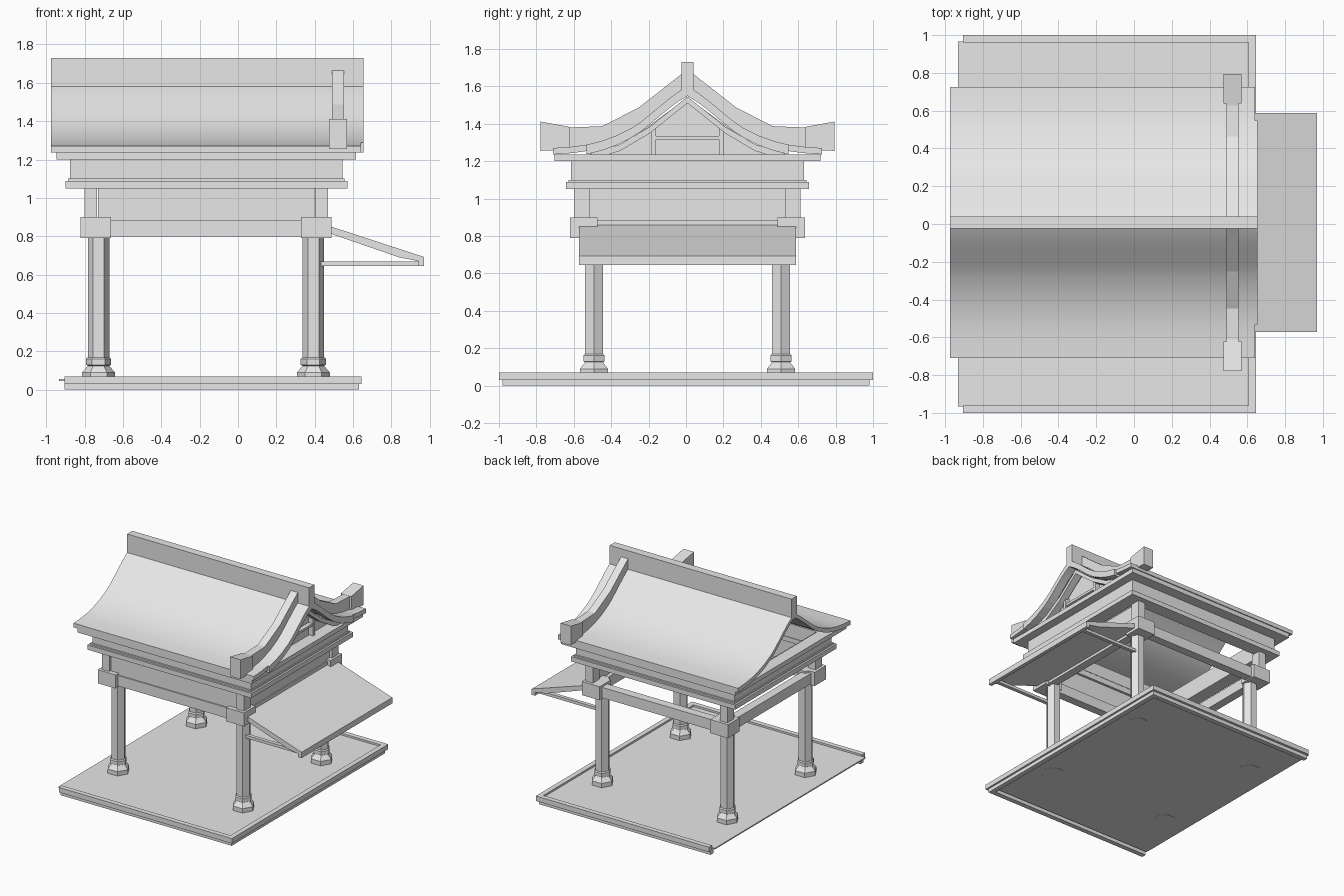
import bpy, bmesh, math
from mathutils import Vector

cube = bpy.data.objects.get("Cube")
if cube:
    bpy.data.objects.remove(cube, do_unlink=True)

mat = bpy.data.materials.new("plain_grey")
mat.use_nodes = True
GREY = (0.8, 0.8, 0.8, 1)
mat.diffuse_color = GREY
for node in mat.node_tree.nodes:
    if node.type == 'BSDF_PRINCIPLED':
        node.inputs["Base Color"].default_value = GREY

CY = 0.008            # the building sits slightly off the plinth centre
POST_X = (-0.727, 0.393)


def finish(name, bm):
    bmesh.ops.recalc_face_normals(bm, faces=bm.faces)
    mesh = bpy.data.meshes.new(name)
    bm.to_mesh(mesh)
    bm.free()
    mesh.materials.append(mat)
    ob = bpy.data.objects.new(name, mesh)
    bpy.context.collection.objects.link(ob)
    return ob


def add_box(bm, x0, x1, y0, y1, z0, z1):
    verts = bmesh.ops.create_cube(bm, size=1)["verts"]
    for v in verts:
        v.co = Vector((x1 if v.co.x > 0 else x0,
                       y1 if v.co.y > 0 else y0,
                       z1 if v.co.z > 0 else z0))


def box(name, *dims):
    bm = bmesh.new()
    add_box(bm, *dims)
    return finish(name, bm)


def ring(name, x0, x1, y, z0, z1, w):
    """Rectangular frame of four beams."""
    bm = bmesh.new()
    add_box(bm, x0, x1, CY - y, CY - y + w, z0, z1)
    add_box(bm, x0, x1, CY + y - w, CY + y, z0, z1)
    for a in (x0, x1 - w):
        add_box(bm, a, a + w, CY - y + w, CY + y - w, z0, z1)
    return finish(name, bm)


def prism(name, pts, lo, hi, axis):
    """Extrude an outline of (across, z) points along x or y."""
    bm = bmesh.new()
    place = (lambda p: (lo, p[0], p[1])) if axis == 'x' else (lambda p: (p[0], lo, p[1]))
    face = bm.faces.new([bm.verts.new(place(p)) for p in pts])
    new = bmesh.ops.extrude_face_region(bm, geom=[face])["geom"]
    step = Vector((hi - lo, 0, 0) if axis == 'x' else (0, hi - lo, 0))
    bmesh.ops.translate(bm, vec=step, verts=[g for g in new if isinstance(g, bmesh.types.BMVert)])
    return finish(name, bm)


def lathe(name, profile, x, y, sides=6):
    """Six-sided turned part from (radius, z) points."""
    bm = bmesh.new()
    rows = [[bm.verts.new((x + r * math.cos(math.tau * i / sides),
                           y + r * math.sin(math.tau * i / sides), z))
             for i in range(sides)] for r, z in profile]
    for a, b in zip(rows, rows[1:]):
        for i in range(sides):
            j = (i + 1) % sides
            bm.faces.new((a[i], a[j], b[j], b[i]))
    bm.faces.new(rows[0])
    bm.faces.new(rows[-1])
    return finish(name, bm)


def band(top, drop):
    """Closed outline below an open line."""
    return top + [(a, z - drop) for a, z in reversed(top)]


def side(pts, s):
    return [(CY + s * a, z) for a, z in pts]


# Plinth: floor with a two-step rim on three sides
box("floor", -0.933, 0.62, -0.965, 0.965, 0.045, 0.055)
for label, edge_x, edge_y, z0, z1 in (("lower", 0.63, 0.98, 0, 0.03),
                                      ("upper", 0.645, 1.0, 0.03, 0.07)):
    bm = bmesh.new()
    w = 0.04
    add_box(bm, -0.905, edge_x, -edge_y, w - edge_y, z0, z1)
    add_box(bm, -0.905, edge_x, edge_y - w, edge_y, z0, z1)
    add_box(bm, edge_x - w, edge_x, w - edge_y, edge_y - w, z0, z1)
    finish(label + "_rim", bm)

# Posts with moulded feet, bracket blocks and short upper posts
for x in POST_X:
    for s in (-1, 1):
        y = CY + s * 0.5
        lathe("post", [(0.056, 0.1), (0.056, 0.9)], x, y)
        lathe("post_foot", [(0.086, 0.043), (0.086, 0.09), (0.064, 0.115), (0.056, 0.125),
                            (0.066, 0.13), (0.066, 0.16), (0.058, 0.168)], x, y)
        y0, y1 = sorted((CY + s * 0.48, CY + s * 0.628))
        cx = x + 0.015 * (1 if x > 0 else -1)
        box("bracket_block", cx - 0.08, cx + 0.08, y0, y1, 0.79, 0.9)
        y0, y1 = sorted((CY + s * 0.52, CY + s * 0.605))
        out = -0.8 if x < 0 else 0.405
        box("upper_post", out, out + 0.065, y0, y1, 0.9, 1.05)

# Lower beams and wall panels
ring("lower_beam", -0.79, 0.46, 0.6, 0.8, 0.885, 0.07)
box("front_panel", -0.73, 0.4, CY - 0.59, CY - 0.56, 0.885, 1.05)
box("side_panel", 0.42, 0.45, CY - 0.52, CY + 0.52, 0.885, 1.05)

# Stacked cornice frames under the roof
ring("cornice_lower", -0.9, 0.57, 0.65, 1.05, 1.088, 0.11)
ring("cornice_groove", -0.885, 0.555, 0.635, 1.088, 1.1, 0.09)
ring("cornice_middle", -0.875, 0.545, 0.622, 1.1, 1.2, 0.08)
ring("cornice_top", -0.945, 0.615, 0.71, 1.2, 1.236, 0.1)

# Curved roof slopes and gable boards
slope = [(0, 1.6), (0.05, 1.57), (0.1, 1.533), (0.15, 1.492), (0.2, 1.45), (0.25, 1.41),
         (0.3, 1.377), (0.38, 1.337), (0.46, 1.308), (0.54, 1.288), (0.62, 1.277), (0.718, 1.27)]
for s in (-1, 1):
    roof = prism("roof_slope", side(band(slope, 0.034), s), -0.975, 0.64, 'x')
    bpy.ops.object.select_all(action='DESELECT')
    roof.select_set(True)
    bpy.context.view_layer.objects.active = roof
    bpy.ops.object.shade_smooth_by_angle(angle=math.radians(35))
    board = [p for p in slope if p[0] < 0.6]
    prism("gable_board", side(band(board, 0.052), s), 0.585, 0.655, 'x')

    # Descending ridge with a wider upturned end
    crest = [(0.02, 1.675), (0.26, 1.487), (0.455, 1.387), (0.62, 1.38), (0.785, 1.41)]
    under = [(0.785, 1.257), (0.62, 1.265), (0.455, 1.295), (0.26, 1.39), (0.02, 1.575)]
    prism("descending_ridge", side(crest + under, s), 0.49, 0.553, 'x')
    prism("ridge_end", side([(0.63, 1.383), (0.787, 1.412), (0.787, 1.255), (0.63, 1.262)], s),
          0.475, 0.568, 'x')

    # Gable framing
    rafter = [(0, 1.545), (0.2, 1.385), (0.36, 1.29), (0.52, 1.24)]
    prism("gable_rafter", side(band(rafter, 0.035), s), 0.53, 0.59, 'x')
    y0, y1 = sorted((CY + s * 0.168, CY + s * 0.192))
    box("gable_stud", 0.5, 0.55, y0, y1, 1.22, 1.39)
box("gable_tie", 0.5, 0.545, CY - 0.18, CY + 0.18, 1.315, 1.335)
prism("gable_panel", [(CY - 0.5, 1.22), (CY + 0.5, 1.22), (CY + 0.3, 1.32),
                      (CY, 1.54), (CY - 0.3, 1.32)], 0.49, 0.51, 'x')
box("main_ridge", -0.975, 0.655, CY - 0.033, CY + 0.033, 1.56, 1.73)

# Side awning with lip and struts
prism("awning", [(0.45, 0.862), (0.97, 0.692), (0.97, 0.665), (0.84, 0.69), (0.45, 0.825)],
      CY - 0.58, CY + 0.58, 'y')
box("awning_lip", 0.94, 0.97, CY - 0.58, CY + 0.58, 0.645, 0.675)
for s in (-1, 1):
    y0, y1 = sorted((CY + s * 0.5, CY + s * 0.53))
    box("awning_strut", 0.42, 0.95, y0, y1, 0.645, 0.668)
